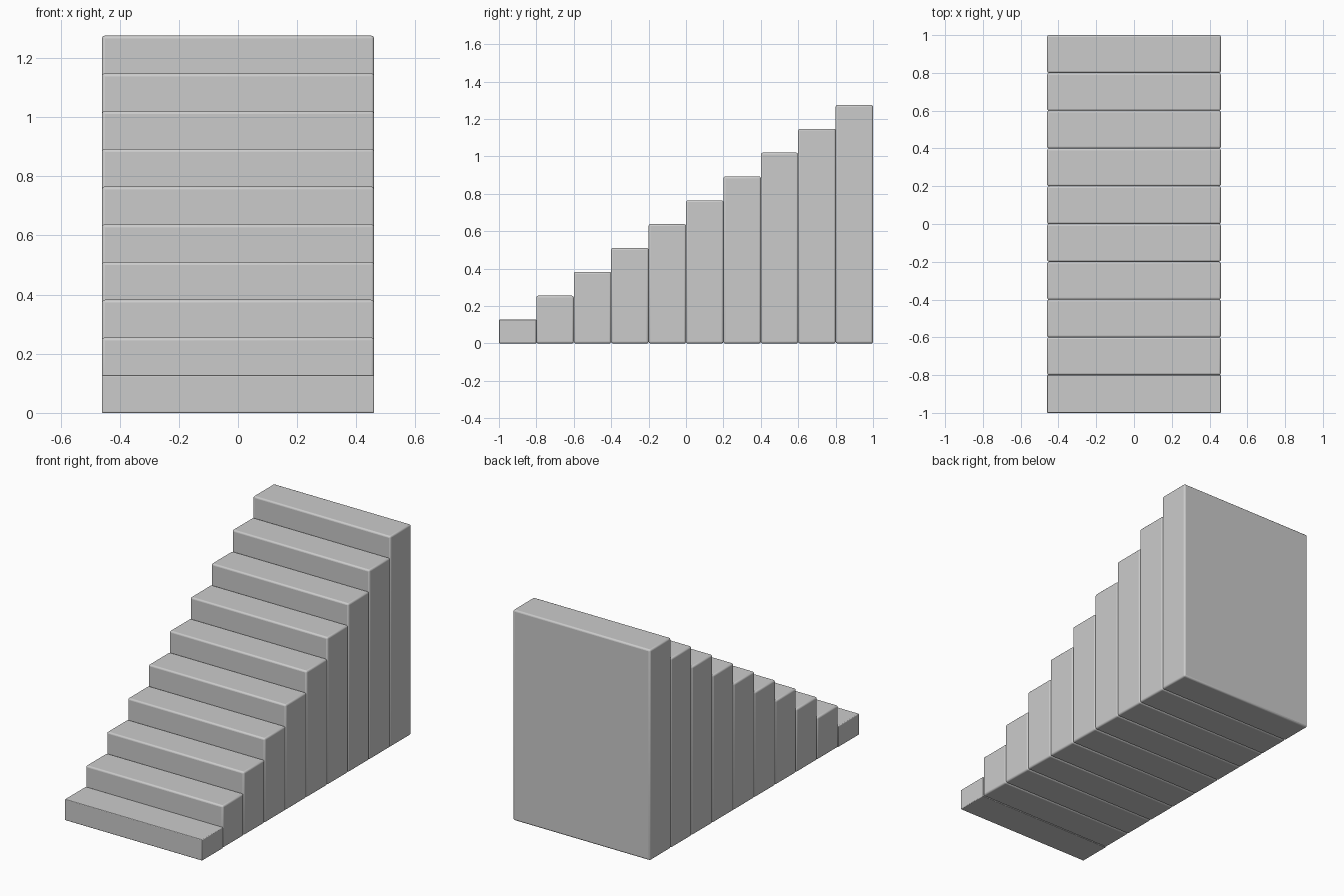
import bpy

if "Cube" in bpy.data.objects:
    bpy.data.objects.remove(bpy.data.objects["Cube"])

STEPS = 10
WIDTH = 0.92
TREAD = 0.2
RISE = 0.1275


def add_step(index):
    """Solid block reaching from the floor to its tread, with softened edges."""
    height = RISE * (index + 1)
    y = -1 + TREAD * (index + 0.5)
    bpy.ops.mesh.primitive_cube_add(size=1, location=(0, y, height / 2))
    step = bpy.context.object
    step.name = f"step_{index + 1:02d}"
    step.scale = (WIDTH, TREAD, height)
    bpy.ops.object.transform_apply(location=False, rotation=False, scale=True)
    bevel = step.modifiers.new("soft_edges", 'BEVEL')
    # the lowest step has much finer edges
    bevel.width = 0.004 if index == 0 else 0.01
    bevel.segments = 3
    bpy.ops.object.shade_smooth_by_angle()


# Staircase rising towards the back
for i in range(STEPS):
    add_step(i)
